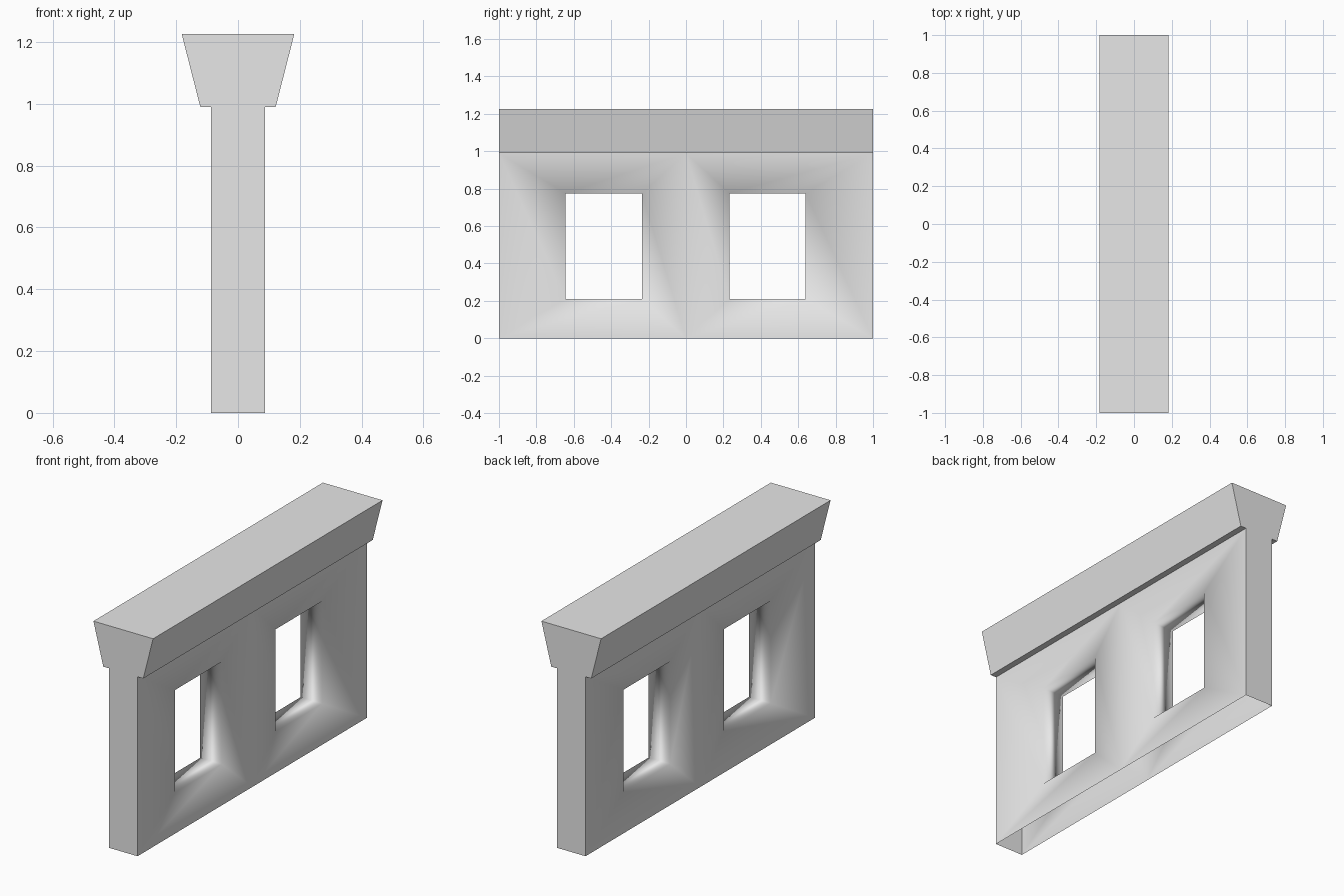
import bpy
import bmesh

cube = bpy.data.objects.get("Cube")
if cube:
    bpy.data.objects.remove(cube, do_unlink=True)

# One plain material
stone = bpy.data.materials.new("light_grey_stone")
stone.use_nodes = True
GREY = (0.8, 0.8, 0.8, 1.0)
stone.diffuse_color = GREY
stone.node_tree.nodes["Principled BSDF"].inputs["Base Color"].default_value = GREY

WALL_X, HOLE_X = 0.087, 0.066      # half thickness at the rim and at the openings
WALL_TOP, TOP = 0.99, 1.225
SILL, LINTEL = 0.21, 0.775


def finish(bm, name):
    bmesh.ops.remove_doubles(bm, verts=bm.verts[:], dist=0.0005)
    bmesh.ops.recalc_face_normals(bm, faces=bm.faces[:])
    mesh = bpy.data.meshes.new(name)
    bm.to_mesh(mesh)
    bm.free()
    mesh.materials.append(stone)
    obj = bpy.data.objects.new(name, mesh)
    bpy.context.collection.objects.link(obj)
    return obj


def ring(bm, x, y0, y1, z0, z1):
    """Four corners of a rectangle facing along x."""
    return [bm.verts.new((x, y, z)) for y, z in ((y0, z0), (y1, z0), (y1, z1), (y0, z1))]


def bridge(bm, a, b, smooth=True):
    for i in range(4):
        j = (i + 1) % 4
        bm.faces.new((a[i], a[j], b[j], b[i])).smooth = smooth


# Wall: hollow shell, two panels that dish softly towards a window opening
bm = bmesh.new()
for y0, y1, hole0, hole1 in ((-1, 0, -0.645, -0.235), (0, 1, 0.232, 0.64)):
    openings = []
    for side in (-1, 1):
        rim = ring(bm, side * WALL_X, y0, y1, 0, WALL_TOP)
        opening = ring(bm, side * HOLE_X, hole0, hole1, SILL, LINTEL)
        bridge(bm, rim, opening)
        openings.append(opening)
    bridge(bm, *openings)          # window reveals

# Wall ends
for y in (-1, 1):
    corners = ((-WALL_X, 0), (WALL_X, 0), (WALL_X, WALL_TOP), (-WALL_X, WALL_TOP))
    bm.faces.new([bm.verts.new((x, y, z)) for x, z in corners])
bmesh.ops.remove_doubles(bm, verts=bm.verts[:], dist=0.0005)
for edge in bm.edges:
    if all(abs(v.co.y) > 0.99 for v in edge.verts):
        edge.smooth = False
finish(bm, "window_wall")

# Cornice: flared profile run along the wall top
bm = bmesh.new()
profile = ((-0.122, WALL_TOP), (0.122, WALL_TOP), (0.182, TOP), (-0.182, TOP))
ends = [[bm.verts.new((x, y, z)) for x, z in profile] for y in (-1, 1)]
bridge(bm, *ends, smooth=False)
for end in ends:
    bm.faces.new(end)
finish(bm, "cornice")
